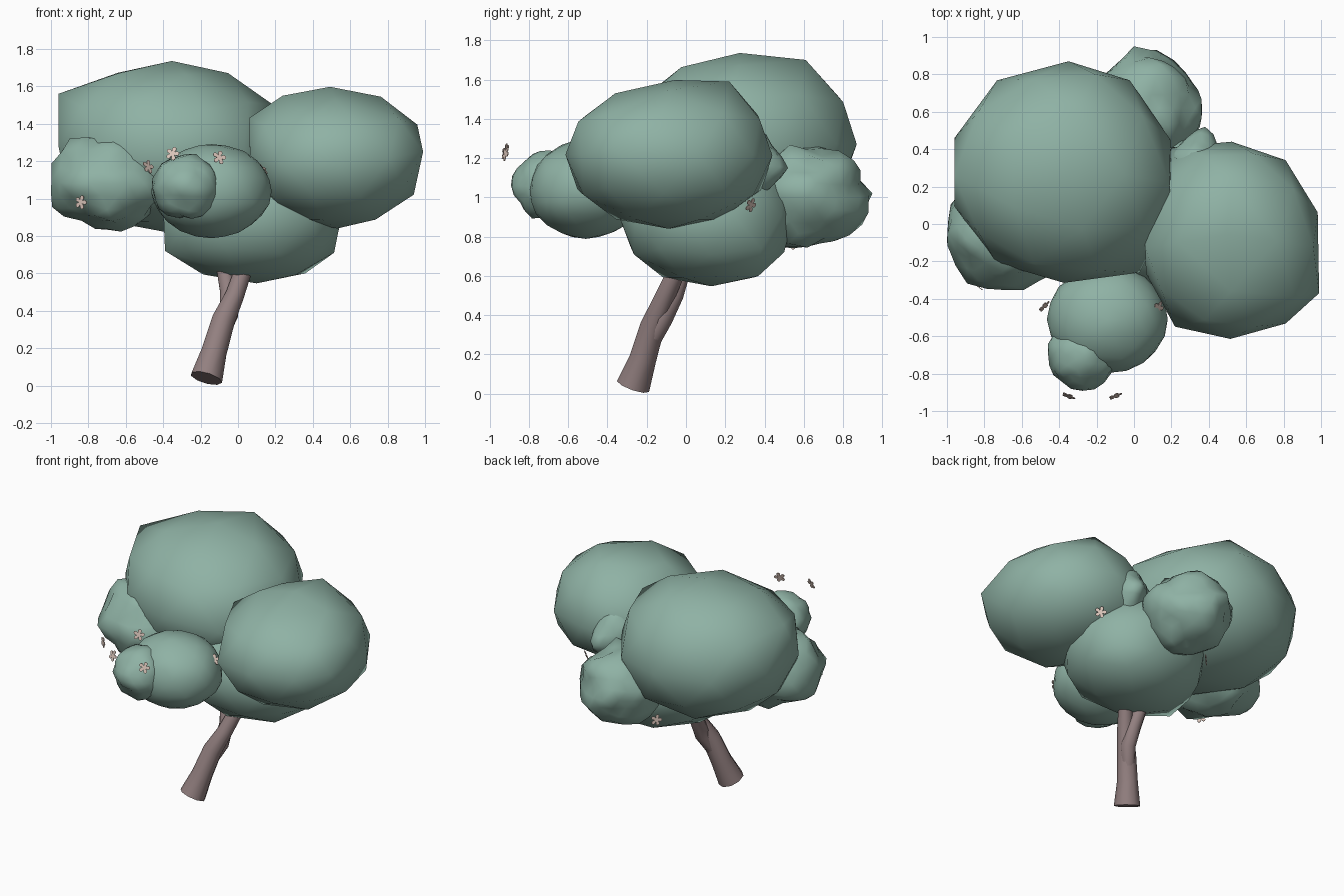
import bpy, bmesh, math
from mathutils import Vector, noise

if "Cube" in bpy.data.objects:
    bpy.data.objects.remove(bpy.data.objects["Cube"])


def material(name, rgb):
    m = bpy.data.materials.new(name)
    m.diffuse_color = (*rgb, 1)
    m.use_nodes = True
    m.node_tree.nodes["Principled BSDF"].inputs["Base Color"].default_value = m.diffuse_color
    return m


LEAF = material("leaf green", (0.275, 0.445, 0.375))
BARK = material("bark brown", (0.29, 0.215, 0.215))
PETAL = material("petal pink", (0.72, 0.57, 0.50))


def finish(bm, name, mat, smooth=True):
    bmesh.ops.recalc_face_normals(bm, faces=bm.faces)
    for f in bm.faces:
        f.smooth = smooth
    me = bpy.data.meshes.new(name)
    bm.to_mesh(me)
    bm.free()
    me.materials.append(mat)
    ob = bpy.data.objects.new(name, me)
    bpy.context.collection.objects.link(ob)
    return ob


def clump(name, centre, radii, detail=2, lumps=0.0, corners=(), p=2.15):
    """Foliage: slightly boxy icosphere, optionally lumpy, with corners pulled to given points."""
    bm = bmesh.new()
    bmesh.ops.create_icosphere(bm, subdivisions=detail, radius=1)
    c, r = Vector(centre), Vector(radii)
    for v in bm.verts:
        k = 1 + lumps * noise.noise(v.co * 2.2 + c * 5)
        k /= sum(abs(a) ** p for a in v.co) ** (1 / p)
        v.co = c + Vector(a * b * k for a, b in zip(v.co, r))
    for q in corners:
        q = Vector(q)
        near = min(bm.verts, key=lambda v: (v.co - q).length)
        shift, origin = q - near.co, near.co.copy()
        for v in bm.verts:
            d = (v.co - origin).length / (0.4 * max(radii))
            v.co += shift * math.exp(-d * d)
    return finish(bm, name, LEAF)


def limb(name, path, sides=9):
    """Tapered tube through (x, y, z, radius) points."""
    bm = bmesh.new()
    pts = [Vector(q[:3]) for q in path]
    rings = []
    for i, q in enumerate(pts):
        t = (pts[min(i + 1, len(pts) - 1)] - pts[max(i - 1, 0)]).normalized()
        u = Vector((0, 1, 0)).cross(t).normalized()
        w = t.cross(u)
        rings.append([bm.verts.new(q + path[i][3] * (u * math.cos(a) + w * math.sin(a)))
                      for a in (2 * math.pi * k / sides for k in range(sides))])
    for a, b in zip(rings, rings[1:]):
        for k in range(sides):
            j = (k + 1) % sides
            bm.faces.new((a[k], a[j], b[j], b[k]))
    bm.faces.new(rings[0])
    bm.faces.new(rings[-1])
    ob = finish(bm, name, BARK)
    for f in ob.data.polygons[-2:]:
        f.use_smooth = False
    return ob


def flower(name, pos, normal):
    """Thin blossom with five broad petals."""
    bm = bmesh.new()
    q = Vector(normal).to_track_quat('Z', 'Y')
    n = 40
    layers = []
    for z in (-0.002, 0.002):
        ring = []
        for k in range(n):
            a = 2 * math.pi * k / n
            r = 0.013 + 0.025 * abs(math.cos(2.5 * a)) ** 0.6
            ring.append(bm.verts.new(Vector(pos) + q @ Vector((r * math.cos(a), r * math.sin(a), z))))
        bm.faces.new(ring)
        layers.append(ring)
    for k in range(n):
        j = (k + 1) % n
        bm.faces.new((layers[0][k], layers[0][j], layers[1][j], layers[1][k]))
    return finish(bm, name, PETAL, smooth=False)


# Large smooth foliage masses
clump("crown_left", (-0.38, 0.28, 1.27), (0.59, 0.59, 0.45),
      corners=[(-0.96, 0.26, 1.56), (-0.35, 0.27, 1.73), (-0.3, 0.61, 1.70), (-0.35, 0.87, 1.27),
               (0.03, -0.26, 1.25), (0.19, 0.22, 1.50)])
clump("crown_right", (0.53, -0.09, 1.215), (0.47, 0.52, 0.375),
      corners=[(0.52, 0.22, 1.59), (0.99, -0.37, 1.25), (0.52, -0.61, 1.22), (0.2, 0.41, 1.2),
               (0.22, -0.55, 1.2), (0.07, -0.15, 1.43), (0.24, -0.1, 1.55), (0.52, -0.36, 1.53)])
clump("crown_base", (0.09, 0.11, 0.9), (0.48, 0.45, 0.355),
      corners=[(-0.39, -0.1, 0.72), (0.36, 0.37, 0.60), (0.1, 0.56, 0.95)])

# Smaller foliage masses
clump("front_clump", (-0.14, -0.51, 1.04), (0.32, 0.29, 0.25), detail=3, lumps=0.04, p=2)
clump("front_bud", (-0.275, -0.70, 1.06), (0.19, 0.18, 0.17), detail=3, lumps=0.14, p=2,
      corners=[(-0.1, -0.72, 1.08)])
clump("left_clump", (-0.69, -0.04, 1.08), (0.31, 0.31, 0.26), detail=3, lumps=0.22, p=2,
      corners=[(-1.0, -0.05, 1.18), (-0.9, -0.08, 1.32), (-0.5, -0.1, 1.32)])
clump("back_clump", (0.07, 0.62, 1.0), (0.27, 0.30, 0.26), detail=3, lumps=0.2, p=2,
      corners=[(0.0, 0.95, 1.02), (0.25, 0.82, 1.0), (-0.2, 0.75, 1.0)])
clump("back_right_clump", (0.33, 0.3, 1.17), (0.15, 0.15, 0.2), detail=3, lumps=0.12, p=2,
      corners=[(0.38, 0.52, 1.15)])

# Leaning trunk and the side branch behind it
limb("trunk", [(-0.17, -0.27, 0.04, 0.088), (-0.13, -0.22, 0.18, 0.07), (-0.08, -0.17, 0.35, 0.064),
               (-0.02, -0.115, 0.48, 0.052), (0.025, -0.055, 0.61, 0.048), (0.08, 0.05, 0.8, 0.045)])
limb("branch", [(-0.1, -0.18, 0.26, 0.045), (-0.05, -0.12, 0.38, 0.052),
                (-0.05, -0.06, 0.50, 0.048), (-0.07, -0.025, 0.61, 0.045), (-0.08, 0.02, 0.75, 0.04)])

# Blossoms
for i, (pos, nrm) in enumerate([
        ((-0.35, -0.92, 1.24), (-0.35, -0.9, 0.3)),
        ((-0.10, -0.92, 1.22), (0.35, -0.9, 0.3)),
        ((-0.48, -0.44, 1.17), (0.65, -0.65, 0.3)),
        ((-0.84, -0.33, 0.98), (-0.6, -0.8, 0.0)),
        ((0.13, -0.45, 1.16), (0.65, -0.3, 0.65)),
        ((0.56, 0.33, 0.96), (0.6, 0.7, -0.3)),
        ((-0.15, 0.55, 0.77), (-0.75, 0.6, 0.1))]):
    flower(f"blossom_{i + 1}", pos, nrm)
